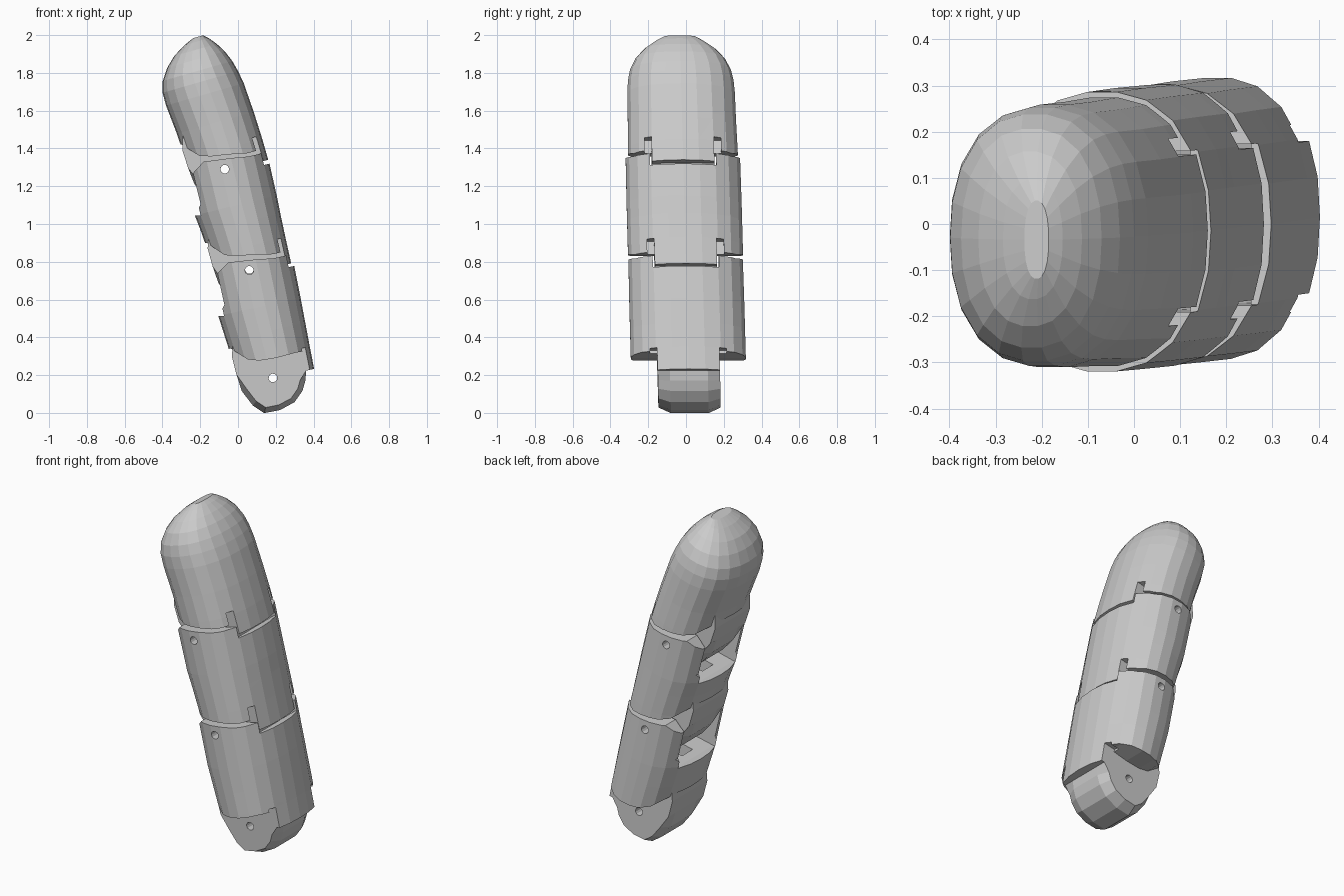
import bpy, bmesh
from math import sin, cos, radians, pi
from mathutils import Matrix, Vector

if "Cube" in bpy.data.objects:
    bpy.data.objects.remove(bpy.data.objects["Cube"])

# Local frame of every segment: x = back of finger, y = hinge axis, z = along the finger, origin at lower hinge


def make(name, loops):
    """Skin a list of equal-length closed loops and cap both ends."""
    bm = bmesh.new()
    rows = [[bm.verts.new(p) for p in loop] for loop in loops]
    n = len(rows[0])
    for a, b in zip(rows, rows[1:]):
        for i in range(n):
            j = (i + 1) % n
            bm.faces.new((a[i], a[j], b[j], b[i]))
    bm.faces.new(rows[0])
    bm.faces.new(rows[-1])
    bmesh.ops.recalc_face_normals(bm, faces=bm.faces)
    me = bpy.data.meshes.new(name)
    bm.to_mesh(me)
    bm.free()
    ob = bpy.data.objects.new(name, me)
    bpy.context.collection.objects.link(ob)
    return ob


def prism(name, profile, half, mid=0.0):
    return make(name, [[(x, y, z) for x, z in profile] for y in (mid - half, mid + half)])


def box(x0, x1, half, z0, z1, mid=0.0):
    return prism("helper_box", [(x0, z0), (x1, z0), (x1, z1), (x0, z1)], half, mid)


def boolean(ob, other, op):
    m = ob.modifiers.new("cut", 'BOOLEAN')
    m.operation, m.object, m.solver = op, other, 'EXACT'
    bpy.context.view_layer.objects.active = ob
    bpy.ops.object.modifier_apply(modifier=m.name)
    bpy.data.objects.remove(other)


def ring(z, x0, x1, half, n=22, power=2.3):
    """Rounded cross-section of the finger."""
    pts = []
    for i in range(n):
        a = 2 * pi * i / n
        c, s = cos(a), sin(a)
        k = (abs(c) ** power + abs(s) ** power) ** (-1 / power)
        pts.append(((x0 + x1) / 2 + (x1 - x0) / 2 * k * c, half * k * s, z))
    return pts


def pin_hole(z):
    circle = [(0.023 * cos(i * pi / 6), z + 0.023 * sin(i * pi / 6)) for i in range(12)]
    return prism("helper_hole", circle, 0.5)


# Hinge tongue outline (x, z), rounded at the bottom
TONGUE = [(-0.12, 0.29), (-0.165, 0.23), (-0.188, 0.16), (-0.185, 0.06), (-0.176, -0.033),
          (-0.135, -0.12), (-0.085, -0.172), (0.0, -0.174), (0.084, -0.15), (0.138, -0.10),
          (0.165, -0.05), (0.18, 0.0), (0.18, 0.27)]


def tongue():
    def layer(y, k):
        return [(x * k, y, z * k) if z < 0 else (x, y, z) for x, z in TONGUE]
    return make("helper_tongue", [layer(-0.165, 0.84), layer(-0.10, 1), layer(0.10, 1), layer(0.165, 0.84)])


# Lower rims (x, z): open at the base, close against the ears at the two joints
RIM_BASE = [(-0.35, 0.21), (-0.185, 0.20), (-0.11, 0.125), (-0.05, 0.105), (0.04, 0.10),
            (0.15, 0.105), (0.35, 0.095)]
RIM_JOINT = [(-0.35, 0.20), (-0.185, 0.19), (-0.11, 0.105), (-0.05, 0.085), (0.04, 0.07),
             (0.14, 0.048), (0.35, 0.048)]


def segment(name, rings, length, pos, angle, rim, hood_end):
    L = length
    body = make(name, [ring(*r) for r in rings])
    hood = make("helper_hood", [ring(*r) for r in rings])
    # Side outline: curved lower rim, and ears with a palm notch at the top
    high = [(0.35, 1), (-0.35, 1)]
    if L:
        high = [(0.35, L + 0.035), (0.14, L + 0.035), (0.04, L + 0.05), (-0.10, L + 0.065),
                (-0.168, L + 0.02), (-0.168, L - 0.15), (-0.21, L - 0.20), (-0.35, L - 0.20)]
    boolean(body, prism("helper_outline", rim + high, 0.5), 'INTERSECT')
    # Notches beside the hood
    for side in (-1, 1):
        boolean(body, box(0.13, 0.4, 0.02, 0, 0.12, side * 0.183), 'DIFFERENCE')
    # Back hood over the hinge and the hinge tongue
    boolean(hood, box(0.15, 0.4, 0.165, hood_end, 0.22), 'INTERSECT')
    boolean(body, tongue(), 'UNION')
    boolean(body, hood, 'UNION')
    boolean(body, pin_hole(0), 'DIFFERENCE')
    if L:
        # Slot for the next tongue and hood, cord channel, upper hinge hole
        slot = [(-0.4, L - 0.16), (-0.17, L - 0.21), (0.10, L - 0.21), (0.192, L - 0.12),
                (0.192, L - 0.028), (0.4, L - 0.028), (0.4, L + 0.3), (-0.4, L + 0.3)]
        boolean(body, prism("helper_slot", slot, 0.175), 'DIFFERENCE')
        boolean(body, box(-0.12, -0.04, 0.05, L - 0.30, L - 0.15), 'DIFFERENCE')
        boolean(body, pin_hole(L), 'DIFFERENCE')
    # Lean the segment into place
    a = radians(angle)
    back = Vector((cos(a), 0, sin(a)))
    along = Vector((-sin(a), -0.027, cos(a)))
    m = Matrix((back, Vector((0, 1, 0)), along)).transposed().to_4x4()
    m.translation = (pos[0], 0.02 - 0.027 * pos[1], pos[1])
    body.data.transform(m)
    return body


def tube(L):
    return [(-0.06, -0.185, 0.222, 0.306), (0.12, -0.188, 0.226, 0.306), (0.25, -0.20, 0.230, 0.306),
            (L - 0.2, -0.212, 0.234, 0.306), (L + 0.12, -0.212, 0.24, 0.304)]


# Domed fingertip rings
TIP = [(-0.06, -0.18, 0.235, 0.295), (0.10, -0.185, 0.235, 0.292), (0.25, -0.192, 0.231, 0.288),
       (0.41, -0.206, 0.222, 0.286), (0.48, -0.205, 0.211, 0.281), (0.54, -0.187, 0.196, 0.268),
       (0.60, -0.145, 0.172, 0.238), (0.65, -0.092, 0.142, 0.190), (0.69, -0.025, 0.110, 0.130),
       (0.713, 0.03, 0.085, 0.085)]

segment("lower_segment", tube(0.583), 0.583, (0.185, 0.185), 12.4, RIM_BASE, 0.0)
segment("middle_segment", tube(0.546), 0.546, (0.06, 0.76), 13.8, RIM_JOINT, -0.022)
segment("fingertip_segment", TIP, 0, (-0.07, 1.29), 16, RIM_JOINT, -0.015)
